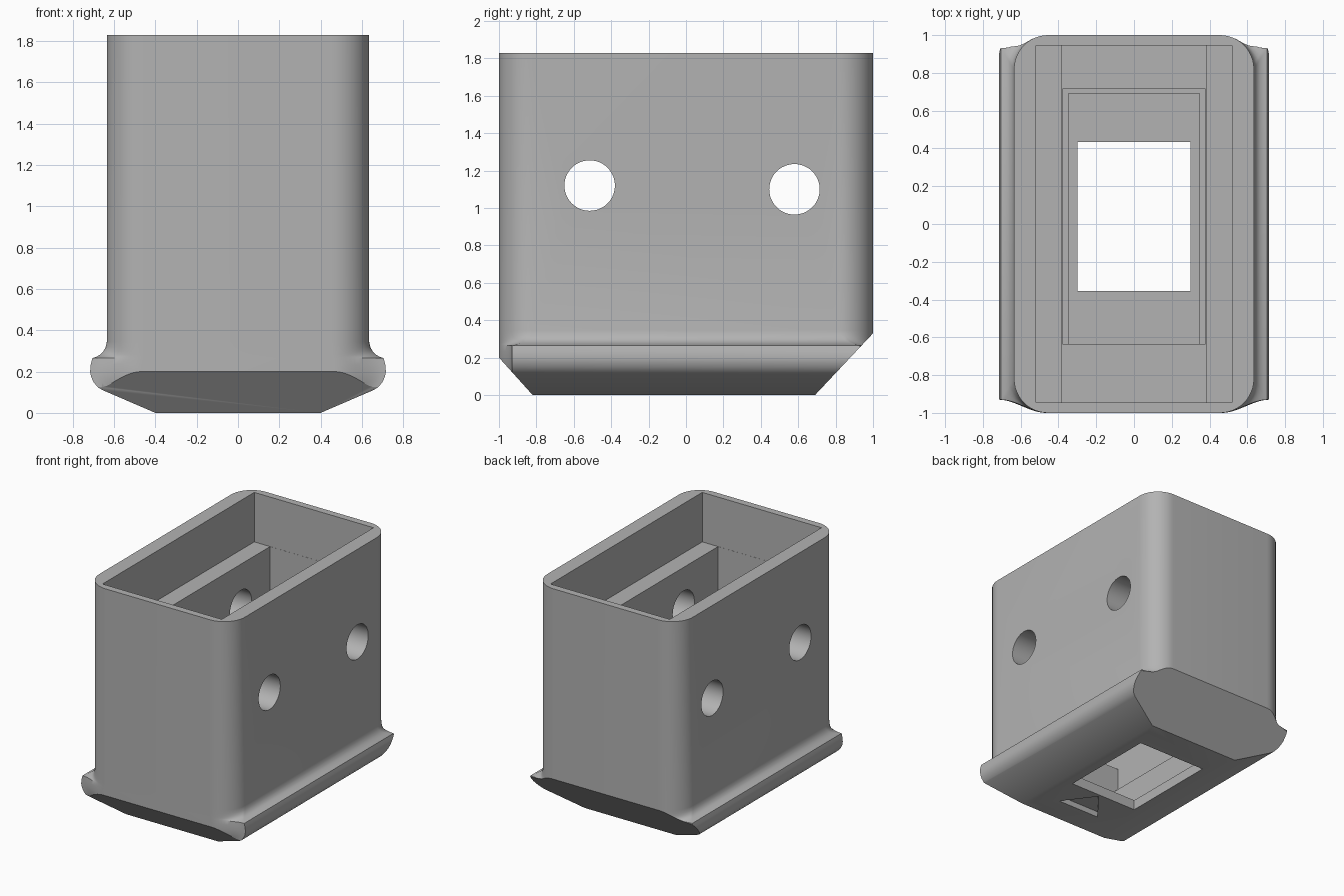
import bpy, bmesh, math
from mathutils import Vector, Matrix

cube = bpy.data.objects.get("Cube")
if cube:
    bpy.data.objects.remove(cube, do_unlink=True)

grey = bpy.data.materials.new("plain_grey")
grey.use_nodes = True
COLOUR = (0.45, 0.45, 0.45, 1)
grey.diffuse_color = COLOUR
grey.node_tree.nodes["Principled BSDF"].inputs["Base Color"].default_value = COLOUR

HALF, LIP, TOP, STEPS = 0.635, 0.705, 1.83, 12


def add_object(name, bm):
    bmesh.ops.recalc_face_normals(bm, faces=bm.faces[:])
    mesh = bpy.data.meshes.new(name)
    bm.to_mesh(mesh)
    bm.free()
    mesh.materials.append(grey)
    obj = bpy.data.objects.new(name, mesh)
    bpy.context.collection.objects.link(obj)
    return obj


def outline(width, flare):
    """Plan of one level: blends a rounded rectangle into the flared lip."""
    corner = []
    for k in range(STEPS + 1):
        a = k / STEPS
        ang = a * math.pi / 2
        body = Vector((0.455 + 0.18 * math.cos(ang), 0.82 + 0.18 * math.sin(ang)))
        s = a * a * (3 - 2 * a)
        lip = Vector((LIP - 0.245 * a, 0.93 + 0.07 * s))
        p = body.lerp(lip, flare)
        full = HALF + (LIP - HALF) * flare
        corner.append((p.x * width / full, p.y))
    right = [(x, -y) for x, y in reversed(corner)] + corner
    return right + [(-x, -y) for x, y in right]


# Shell: stacked outlines from the sloped foot through the lip to the rim
levels = [(0, 0.4), (0.11, 0.655), (0.125, 0.68), (0.15, 0.7), (0.175, 0.711),
          (0.2, 0.716), (0.235, 0.713), (0.265, LIP), (0.272, 0.685),
          (0.283, 0.666), (0.298, 0.652), (0.318, 0.641), (0.345, HALF), (TOP, HALF)]
bm = bmesh.new()
rings = []
for z, w in levels:
    flare = 1 if z <= 0.265 else (w - HALF) / (LIP - HALF)
    rings.append([bm.verts.new((x, y, z)) for x, y in outline(w, flare)])
for low, high in zip(rings, rings[1:]):
    for i in range(len(low)):
        j = (i + 1) % len(low)
        bm.faces.new((low[i], low[j], high[j], high[i]))
bm.faces.new(rings[0])
bm.faces.new(rings[-1])

# Sloped cuts under the front and the back
for point, normal in (((0, -0.82, 0), (0, -0.2, -0.18)),
                      ((0, 0.69, 0), (0, 0.33, -0.31))):
    cut = bmesh.ops.bisect_plane(bm, geom=bm.verts[:] + bm.edges[:] + bm.faces[:],
                                 plane_co=point, plane_no=normal, clear_outer=True)
    edges = [e for e in cut["geom_cut"] if isinstance(e, bmesh.types.BMEdge)]
    bmesh.ops.holes_fill(bm, edges=[e for e in edges if e.is_boundary], sides=0)
shell = add_object("holder_shell", bm)


def carve(bm):
    cutter = add_object("cutter", bm)
    cutter.hide_render = True
    mod = shell.modifiers.new("carve", "BOOLEAN")
    mod.operation, mod.solver, mod.object = "DIFFERENCE", "EXACT", cutter
    bpy.context.view_layer.objects.active = shell
    bpy.ops.object.modifier_apply(modifier=mod.name)
    bpy.data.objects.remove(cutter, do_unlink=True)


def carve_prism(points, z0, z1):
    bm = bmesh.new()
    face = bm.faces.new([bm.verts.new((x, y, z0)) for x, y in points])
    new = bmesh.ops.extrude_face_region(bm, geom=[face])["geom"]
    bmesh.ops.translate(bm, vec=(0, 0, z1 - z0),
                        verts=[v for v in new if isinstance(v, bmesh.types.BMVert)])
    carve(bm)


def carve_box(x, y0, y1, z0, z1):
    carve_prism([(-x, y0), (x, y0), (x, y1), (-x, y1)], z0, z1)


# Cavity: wide mouth above the side ledges, narrower well, stepped pocket, window
carve_box(0.52, -0.945, 0.945, 1.44, 2.0)
carve_box(0.382, -0.944, 0.944, 0.5, 1.6)
carve_box(0.378, -0.636, 0.715, 0.3, 0.7)
carve_box(0.347, -0.634, 0.69, 0.08, 0.5)
carve_box(0.3, -0.355, 0.435, -0.2, 0.2)

# Pointer recess under the foot
carve_prism([(-0.16, -0.615), (0.21, -0.615), (0.03, -0.375)], -0.1, 0.045)

# Two round cross holes through both sides
for y, z in ((-0.515, 1.12), (0.58, 1.1)):
    bm = bmesh.new()
    bmesh.ops.create_cone(bm, cap_ends=True, segments=48, radius1=0.135, radius2=0.135,
                          depth=2, matrix=Matrix.Translation((0, y, z))
                          @ Matrix.Rotation(math.pi / 2, 4, "Y"))
    carve(bm)

bpy.ops.object.select_all(action="DESELECT")
shell.select_set(True)
bpy.context.view_layer.objects.active = shell
bpy.ops.object.shade_smooth_by_angle(angle=math.radians(30))
